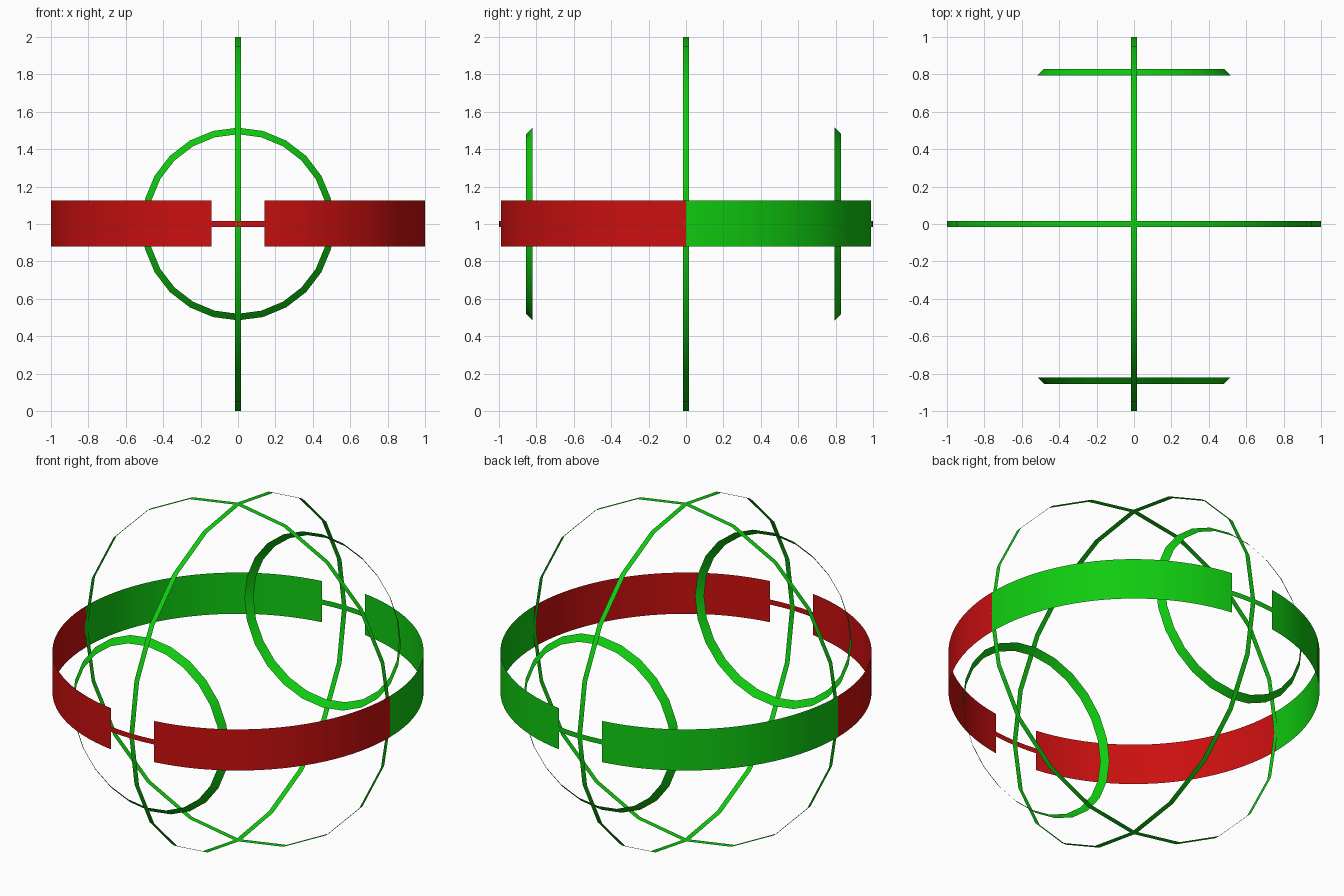
import bpy, bmesh
from math import sin, cos, pi, asin, radians
from mathutils import Matrix, Vector

cube = bpy.data.objects.get("Cube")
if cube:
    bpy.data.objects.remove(cube, do_unlink=True)


def material(name, color):
    m = bpy.data.materials.new(name)
    m.use_nodes = True
    m.diffuse_color = color
    m.node_tree.nodes["Principled BSDF"].inputs["Base Color"].default_value = color
    return m


GREEN = material("bright green", (0.005, 0.6, 0.005, 1))
RED = material("bright red", (0.6, 0.005, 0.005, 1))
CENTRE = Vector((0, 0, 1))


def band(name, mat, low, high, steps, start=0, end=2 * pi, turn=Matrix()):
    """Sheet swept about z between two (radius, height) edges, then turned."""
    closed = end - start > 2 * pi - 0.001
    bm = bmesh.new()
    rows = []
    for i in range(steps if closed else steps + 1):
        a = start + (end - start) * i / steps
        rows.append([bm.verts.new(turn @ Vector((r * cos(a), r * sin(a), h)) + CENTRE)
                     for r, h in (low, high)])
    if closed:
        rows.append(rows[0])
    for p, q in zip(rows, rows[1:]):
        bm.faces.new((p[0], q[0], q[1], p[1])).smooth = True
    mesh = bpy.data.meshes.new(name)
    bm.to_mesh(mesh)
    bm.free()
    mesh.materials.append(mat)
    obj = bpy.data.objects.new(name, mesh)
    bpy.context.collection.objects.link(obj)
    return obj


to_y = Matrix.Rotation(radians(90), 4, "X")   # axis z -> -y
to_x = Matrix.Rotation(radians(90), 4, "Y")   # axis z -> +x

# Thin great rings crossing at the poles
HALF = 0.015
band("side_to_side_ring", GREEN, (1, -HALF), (1, HALF), 20, turn=to_y)
band("front_to_back_ring", GREEN, (1, -HALF), (1, HALF), 20, turn=to_x)

# Small tapered rings near the front and back
band("front_small_ring", GREEN, (0.515, 0.82), (0.48, 0.855), 24, turn=to_y)
band("back_small_ring", GREEN, (0.515, 0.795), (0.48, 0.83), 24,
     turn=Matrix.Rotation(radians(-90), 4, "X"))

# Wide equator band: red front, green back, with a bridged gap in each half
gap = asin(0.142)
for side, mat, mid in (("front", RED, -pi / 2), ("back", GREEN, pi / 2)):
    low, high = (1, -0.12), (1, 0.125)
    band(side + "_band_a", mat, low, high, 24, mid - pi / 2, mid - gap)
    band(side + "_band_b", mat, low, high, 24, mid + gap, mid + pi / 2)
    band(side + "_gap_bridge", mat, (1, -HALF), (1, HALF), 4, mid - gap, mid + gap)
